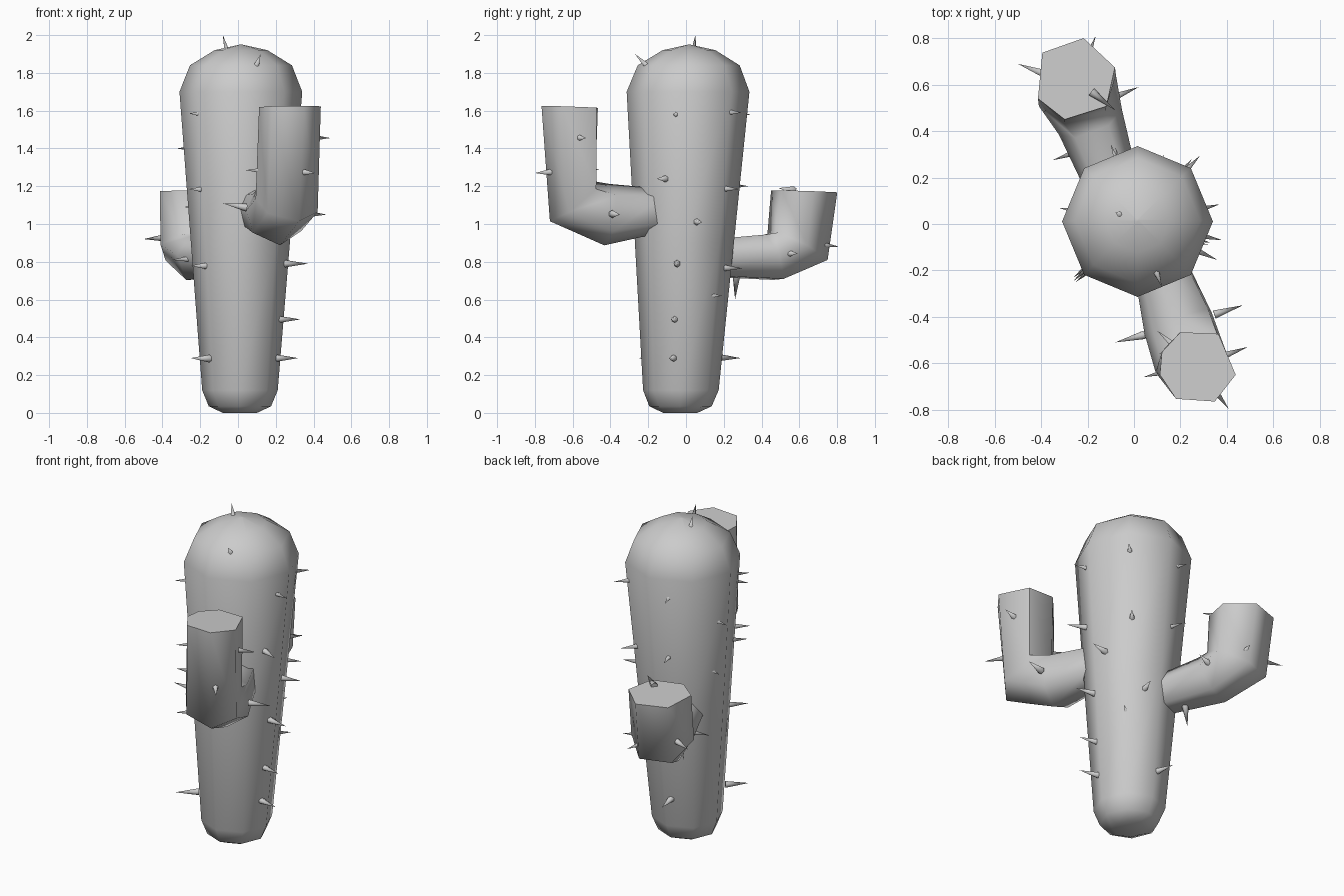
import bpy, bmesh
from math import sin, cos, radians, pi
from mathutils import Vector, Matrix

if "Cube" in bpy.data.objects:
    bpy.data.objects.remove(bpy.data.objects["Cube"])

Z = Vector((0, 0, 1))


def finish(bm, name, angle):
    bmesh.ops.recalc_face_normals(bm, faces=bm.faces)
    me = bpy.data.meshes.new(name)
    bm.to_mesh(me)
    bm.free()
    ob = bpy.data.objects.new(name, me)
    bpy.context.collection.objects.link(ob)
    bpy.ops.object.select_all(action='DESELECT')
    ob.select_set(True)
    bpy.context.view_layer.objects.active = ob
    bpy.ops.object.shade_smooth_by_angle(angle=radians(angle))
    return ob


def loft(name, rings, angle):
    """Skin a list of point rings and cap both ends."""
    bm = bmesh.new()
    loops = [[bm.verts.new(p) for p in r] for r in rings]
    n = len(loops[0])
    for a, b in zip(loops, loops[1:]):
        for i in range(n):
            j = (i + 1) % n
            bm.faces.new((a[i], a[j], b[j], b[i]))
    for cap in (loops[0], loops[-1]):
        bm.faces.new(cap)
    return finish(bm, name, angle)


def arm(name, azimuth, angles, stations):
    """Bent arm: stations are (centre, radius, tilt of the ring normal above horizontal)."""
    d = Vector((cos(radians(azimuth)), sin(radians(azimuth)), 0))
    side = d.cross(Z)
    rings = []
    for c, r, t in stations:
        t = radians(t)
        up = Z * cos(t) - d * sin(t)
        rings.append([Vector(c) + r * (side * cos(radians(a)) + up * sin(radians(a)))
                      for a in angles])
    loft(name, rings, 65)
    return [Vector(s[0]) for s in stations]


def spines(name, path, tips, length=0.13):
    """Small cones pointing away from the nearest spot on a path."""
    bm = bmesh.new()
    for tip in tips:
        tip = Vector(tip)
        best = None
        for a, b in zip(path, path[1:]):
            f = max(0, min(1, (tip - a).dot(b - a) / (b - a).length_squared))
            p = a.lerp(b, f)
            if best is None or (tip - p).length < (tip - best).length:
                best = p
        d = (tip - best).normalized()
        m = Matrix.Translation(tip - d * length / 2) @ d.to_track_quat('Z', 'Y').to_matrix().to_4x4()
        bmesh.ops.create_cone(bm, cap_ends=True, segments=6, radius1=0.021,
                              radius2=0, depth=length, matrix=m)
    finish(bm, name, 65)


# Trunk: eight-sided tapered column with a domed top, leaning very slightly
profile = [(0, 0.09), (0.035, 0.165), (0.12, 0.2), (0.9, 0.262), (1.70, 0.325),
           (1.84, 0.27), (1.92, 0.14), (1.95, 0.005)]
rings = []
for z, r in profile:
    c = Vector((0.01 + 0.003 * z, -0.03 + 0.024 * z, z))
    rings.append([c + Vector((r * cos(k * pi / 4), r * sin(k * pi / 4), 0)) for k in range(8)])
loft("trunk", rings, 65)
trunk_path = [Vector((0.01, -0.03, 0)), Vector((0.015, 0.01, 1.62))]

# Tall front arm (seven sides) and short back arm (six sides)
front_path = arm("front_arm", -70, [8, 42, 83, 142, 212, 264, 324], [
    ((0.11, -0.15, 1.07), 0.12, 0), ((0.20, -0.42, 1.05), 0.165, 7),
    ((0.26, -0.60, 1.12), 0.172, 52), ((0.275, -0.615, 1.62), 0.167, 92)])
back_path = arm("back_arm", 112, [6, 63, 126, 174, 241, 304], [
    ((-0.09, 0.16, 0.82), 0.115, 0), ((-0.19, 0.445, 0.823), 0.147, 22),
    ((-0.25, 0.59, 0.88), 0.18, 62), ((-0.255, 0.625, 1.173), 0.18, 88)])

# Spines, listed by tip position
spines("trunk_spines", trunk_path, [
    (-0.08, 0.05, 2.0), (0.12, -0.27, 1.90),
    (-0.26, -0.245, 1.585), (-0.26, -0.23, 1.185), (-0.25, -0.25, 0.78), (-0.25, -0.25, 0.29),
    (-0.325, 0.07, 1.4), (-0.285, 0.08, 1.09),
    (0.37, -0.065, 0.79), (0.33, -0.08, 0.495), (0.32, -0.09, 0.29), (0.23, 0.19, 0.62),
    (0.38, -0.07, 1.58), (0.36, -0.155, 1.24), (0.37, 0.085, 1.01),
    (0.285, 0.295, 1.59), (0.25, 0.28, 1.185), (-0.10, 0.345, 1.58), (-0.08, 0.33, 1.2),
    (0.13, 0.30, 0.765), (-0.04, 0.29, 0.29)])
spines("front_arm_spines", front_path, [
    (0.49, -0.53, 1.455), (0.41, -0.80, 1.27), (0.04, -0.66, 1.285),
    (0.47, -0.35, 1.05), (-0.08, -0.51, 1.11), (0.10, -0.46, 1.29)])
spines("back_arm_spines", back_path, [
    (-0.08, 0.49, 1.19), (0.02, 0.59, 0.845), (-0.165, 0.81, 0.88),
    (-0.50, 0.69, 0.92), (-0.35, 0.275, 0.81), (-0.17, 0.26, 0.60)])
